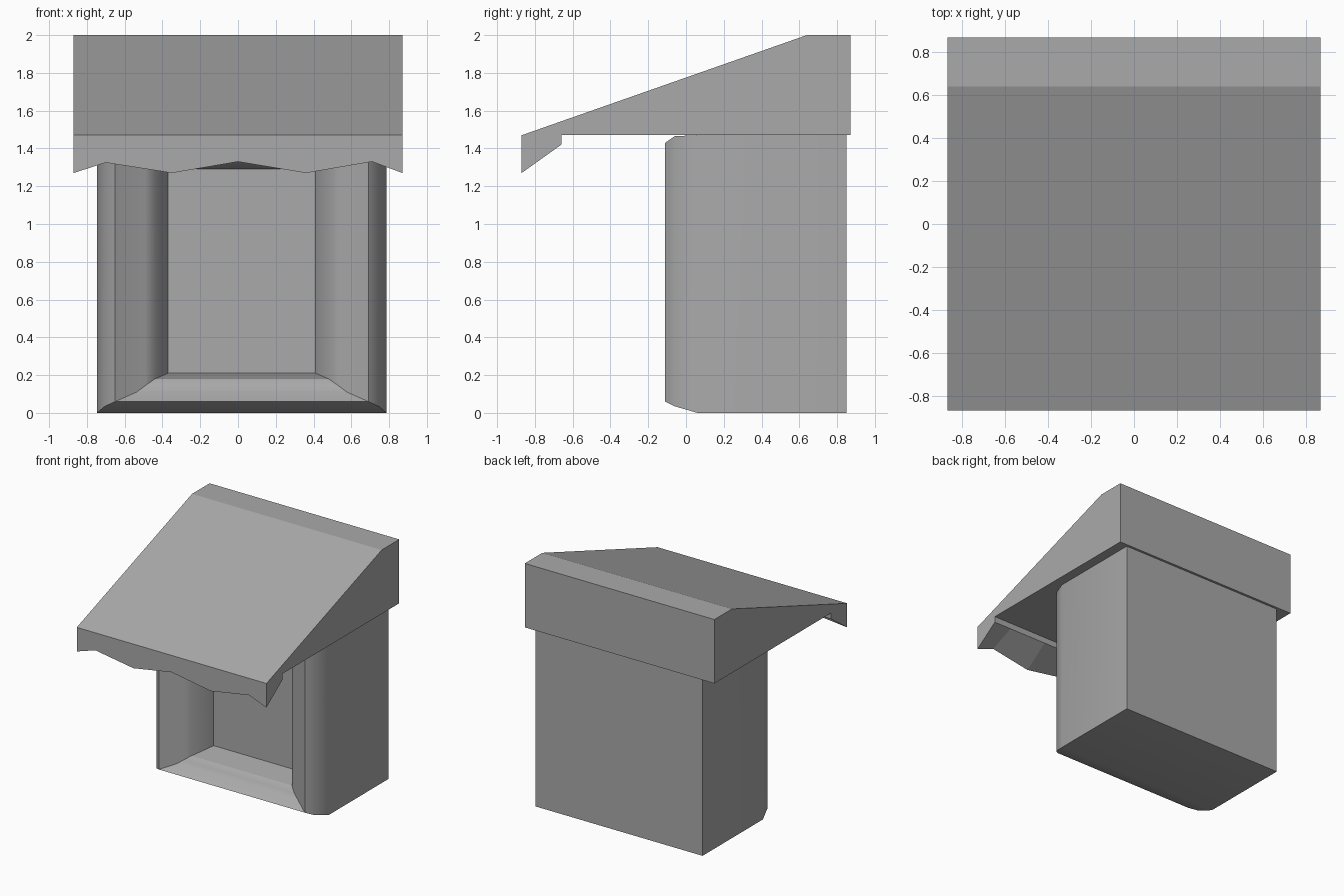
import bpy
import bmesh
import math

if "Cube" in bpy.data.objects:
    bpy.data.objects.remove(bpy.data.objects["Cube"], do_unlink=True)

# One plain grey for the whole model
grey = bpy.data.materials.new("plain grey")
grey.use_nodes = True
color = (0.4, 0.4, 0.4, 1)
grey.diffuse_color = color
grey.node_tree.nodes["Principled BSDF"].inputs["Base Color"].default_value = color


def loft(name, sections):
    """Bridge a series of matching closed sections and cap both ends."""
    bm = bmesh.new()
    rings = [[bm.verts.new(p) for p in section] for section in sections]
    for a, b in zip(rings, rings[1:]):
        for i in range(len(a)):
            j = (i + 1) % len(a)
            bm.faces.new((a[i], a[j], b[j], b[i]))
    bm.faces.new(rings[0])
    bm.faces.new(rings[-1])
    bmesh.ops.recalc_face_normals(bm, faces=bm.faces)
    mesh = bpy.data.meshes.new(name)
    bm.to_mesh(mesh)
    bm.free()
    mesh.materials.append(grey)
    obj = bpy.data.objects.new(name, mesh)
    bpy.context.collection.objects.link(obj)
    return obj


# Booth body: rectangles from the back, round the front edge, into the recess
BODY_X = 0.02


def rectangle(half, bottom, top, y):
    left, right = BODY_X - half, BODY_X + half
    return [(left, y, bottom), (right, y, bottom), (right, y, top), (left, y, top)]


body = loft("booth_body", [rectangle(*r) for r in (
    (0.767, 0.0, 1.47, 0.85),     # back wall
    (0.767, 0.0, 1.47, 0.06),     # start of rounded front edge
    (0.725, 0.035, 1.465, -0.06),
    (0.67, 0.06, 1.43, -0.11),    # front rim
    (0.557, 0.11, 1.385, -0.04),  # sloped frame
    (0.51, 0.145, 1.35, -0.02),
    (0.46, 0.18, 1.32, 0.02),     # inner lip
    (0.39, 0.21, 1.29, 0.21),     # recessed panel
)])
bpy.ops.object.select_all(action="DESELECT")
body.select_set(True)
bpy.context.view_layer.objects.active = body
bpy.ops.object.shade_smooth_by_angle(angle=math.radians(32))

# Lean-to roof with a scalloped front valance
SCALLOPS = ((-0.87, 1.27), (-0.70, 1.325), (-0.35, 1.27), (0.0, 1.33),
            (0.36, 1.27), (0.71, 1.33), (0.87, 1.27))


def roof_section(x, hem):
    profile = ((-0.87, hem), (-0.66, 1.42), (-0.66, 1.47), (0.87, 1.47),
               (0.87, 2.0), (0.64, 2.0), (-0.87, 1.47))
    return [(x, y, z) for y, z in profile]


loft("awning_roof", [roof_section(x, hem) for x, hem in SCALLOPS])
